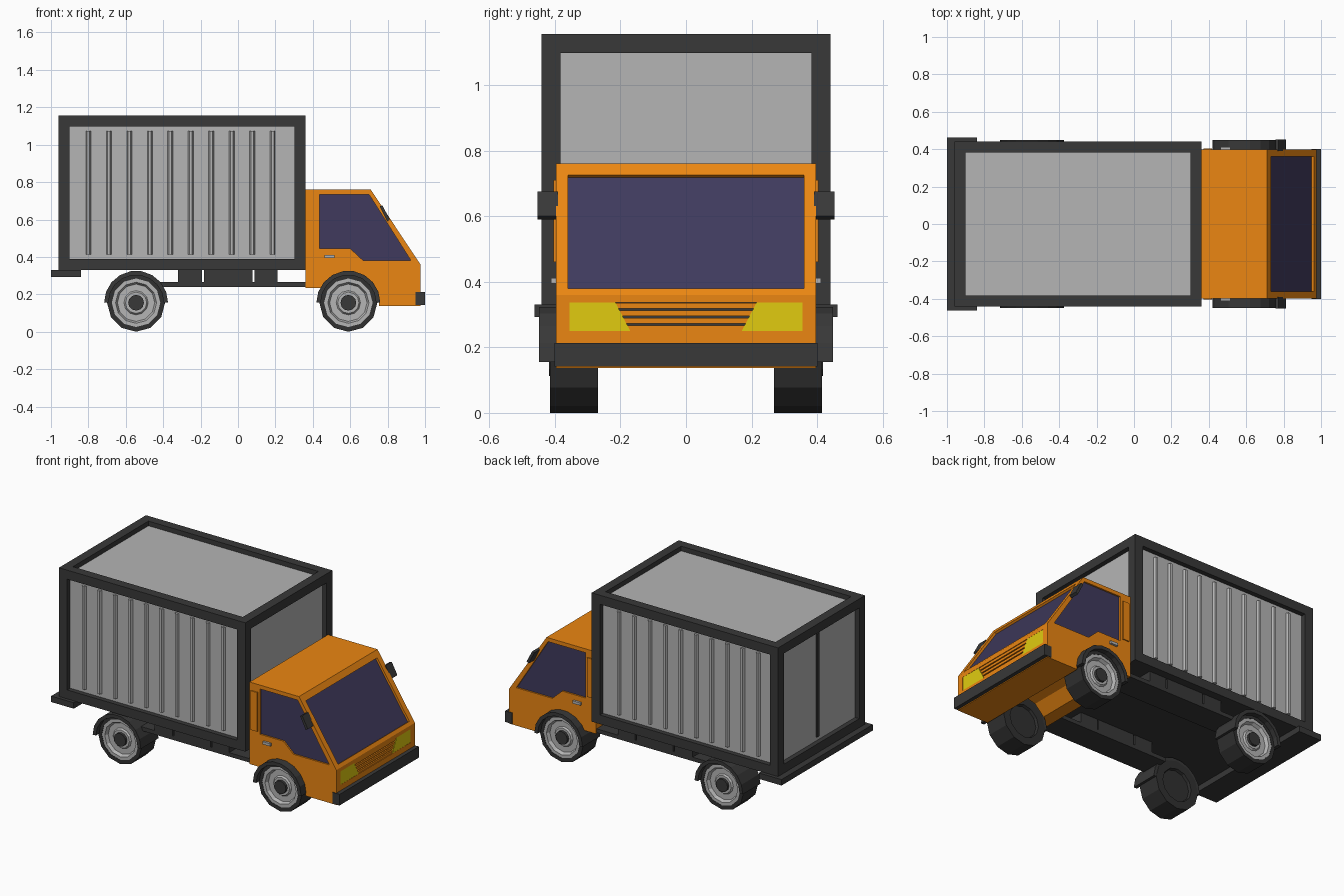
import bpy, bmesh, math
from mathutils import Vector, Matrix

if "Cube" in bpy.data.objects:
    bpy.data.objects.remove(bpy.data.objects["Cube"])


def material(name, rgb):
    m = bpy.data.materials.new(name)
    m.diffuse_color = (*rgb, 1)
    m.use_nodes = True
    m.node_tree.nodes["Principled BSDF"].inputs["Base Color"].default_value = m.diffuse_color
    return m


ORANGE = material("orange_paint", (0.83, 0.24, 0.006))
DARK = material("dark_trim", (0.04, 0.04, 0.04))
TYRE = material("tyre_rubber", (0.03, 0.03, 0.03))
LIGHT = material("light_panel", (0.46, 0.46, 0.46))
GLASS = material("tinted_glass", (0.05, 0.042, 0.11))
YELLOW = material("lamp_yellow", (0.75, 0.6, 0.005))


def finish(name, bm, *mats):
    bmesh.ops.recalc_face_normals(bm, faces=bm.faces)
    me = bpy.data.meshes.new(name)
    bm.to_mesh(me)
    bm.free()
    for m in mats:
        me.materials.append(m)
    ob = bpy.data.objects.new(name, me)
    bpy.context.collection.objects.link(ob)
    return ob


def box(name, x, y, z, mat):
    bm = bmesh.new()
    size = [b - a for a, b in (x, y, z)]
    mid = [(a + b) / 2 for a, b in (x, y, z)]
    bmesh.ops.create_cube(bm, size=1, matrix=Matrix.Translation(mid) @ Matrix.Diagonal((*size, 1)))
    return finish(name, bm, mat)


def prism(name, pts, place, d0, d1, mat):
    """Extrude a 2D outline from depth d0 to d1; place(u, v, depth) gives the 3D point."""
    bm = bmesh.new()
    a = [bm.verts.new(place(u, v, d0)) for u, v in pts]
    b = [bm.verts.new(place(u, v, d1)) for u, v in pts]
    bm.faces.new(a)
    bm.faces.new(b)
    n = len(pts)
    for i in range(n):
        j = (i + 1) % n
        bm.faces.new((a[i], a[j], b[j], b[i]))
    return finish(name, bm, mat)


def lathe(name, profile, cx, cz, side, mat, steps=12):
    """Spin a (radius, y) outline around the wheel axle."""
    bm = bmesh.new()
    vs = [bm.verts.new((cx, side * y, cz - r)) for r, y in profile]
    edges = [bm.edges.new(p) for p in zip(vs, vs[1:])]
    bmesh.ops.spin(bm, geom=vs + edges, cent=(cx, 0, cz), axis=(0, 1, 0),
                   angle=math.tau, steps=steps, use_merge=False)
    bmesh.ops.remove_doubles(bm, verts=bm.verts, dist=1e-4)
    return finish(name, bm, mat)


def cut(target, cutter):
    cutter.hide_render = True
    cutter.hide_viewport = True
    mod = target.modifiers.new("recess", 'BOOLEAN')
    mod.operation = 'DIFFERENCE'
    mod.solver = 'EXACT'
    mod.object = cutter


def side_plane(s):
    return lambda u, v, d: Vector((u, s * d, v))


def front_plane(u, v, d):
    return Vector((d, u, v))


SLOPE = Vector((-0.265, 0, 0.40)).normalized()
NORMAL = Vector((0.40, 0, 0.265)).normalized()


def screen_plane(u, v, d):
    return Vector((0.975, u, 0.36)) + SLOPE * v + NORMAL * d


def rect(u, v0, v1):
    return [(-u, v0), (u, v0), (u, v1), (-u, v1)]


# Cargo container: dark frame with recessed light panels on every side but the floor
bm = bmesh.new()
bmesh.ops.create_cube(bm, size=1, matrix=Matrix.Translation((-0.30, 0, 0.7425))
                      @ Matrix.Diagonal((1.32, 0.88, 0.825, 1)))
bm.normal_update()
panels = [f for f in bm.faces if f.normal.z > -0.5]
for f in panels:
    bmesh.ops.inset_individual(bm, faces=[f], thickness=0.082)
    walls = bmesh.ops.inset_individual(bm, faces=[f], thickness=0.0001, depth=-0.03)
    f.material_index = 1
    for w in walls["faces"]:
        w.material_index = 0
finish("cargo_container", bm, DARK, LIGHT)

# Side ribs and the rear door seam
for s in (-1, 1):
    for i in range(10):
        x = -0.80 + i * 0.1095
        prism("side_rib", [(x - 0.016, 0.405), (x + 0.016, 0.405), (x + 0.007, 0.424), (x - 0.007, 0.424)],
              lambda u, v, d, s=s: Vector((u, s * v, d)), 0.412, 1.073, LIGHT)
box("rear_door_seam", (-0.937, -0.92), (-0.012, 0.012), (0.412, 1.073), DARK)
box("rear_bumper", (-1.0, -0.84), (-0.462, 0.462), (0.293, 0.331), DARK)

# Chassis rails and the storage boxes above them
for s in (-1, 1):
    y = sorted((s * 0.22, s * 0.39))
    box("chassis_rail", (-0.42, 0.37), y, (0.24, 0.265), DARK)
    for x in ((-0.32, -0.192), (-0.182, 0.078), (0.088, 0.21)):
        box("chassis_block", x, y, (0.264, 0.335), DARK)

# Wheels and mudguards
R = 0.155
for s in (-1, 1):
    for cx in (-0.545, 0.59):
        lathe("tyre", [(0, .285), (.10, .285), (.105, .268), (R, .268), (R, .415), (.13, .415),
                       (.13, .30), (0, .30)], cx, R, s, TYRE)
        lathe("wheel_rim", [(.13, .30), (.13, .413), (.11, .413), (.10, .392), (.065, .392),
                            (.057, .402), (0, .402)], cx, R, s, LIGHT)
        lathe("wheel_hub", [(0, .39), (.042, .39), (.042, .418), (0, .418)], cx, R, s, DARK)
        arc = [math.radians(a) for a in range(0, 181, 20)]
        ring = [(cx + 0.171 * math.cos(a), R + 0.171 * math.sin(a)) for a in arc]
        ring += [(cx + 0.148 * math.cos(a), R + 0.148 * math.sin(a)) for a in reversed(arc)]
        prism("mudguard", ring, side_plane(s), 0.27, 0.448, DARK)

# Cab body with wheel arches
arch = [(0.59 + 0.165 * math.cos(math.radians(a)), R + 0.165 * math.sin(math.radians(a)))
        for a in range(0, 151, 30)]
cab = prism("cab_body", [(.36, .235), (.36, .76), (.71, .76), (.975, .36), (.975, .137), (.755, .137)]
            + arch + [(.445, .235)], side_plane(1), -0.397, 0.397, ORANGE)

# Side windows, vents, handles and mirrors
window = [(.435, .735), (.70, .735), (.925, .38), (.67, .38), (.60, .445), (.435, .445)]
for s in (-1, 1):
    cut(cab, prism("side_window_cutter", window, side_plane(s), 0.383, 0.45, None))
    prism("side_window", window, side_plane(s), 0.375, 0.387, GLASS)
    box("side_vent", (0.372, 0.418), sorted((s * 0.39, s * 0.404)), (0.46, 0.71), ORANGE)
    box("door_handle", (0.462, 0.515), sorted((s * 0.39, s * 0.411)), (0.394, 0.411), LIGHT)
    prism("wing_mirror", [(.757, .67), (.772, .675), (.812, .60), (.797, .59)], side_plane(s),
          0.39, 0.453, DARK)

# Windscreen
cut(cab, prism("windscreen_cutter", rect(0.36, 0.024, 0.438), screen_plane, -0.018, 0.05, None))
prism("windscreen", rect(0.36, 0.024, 0.438), screen_plane, -0.026, -0.014, GLASS)

# Grille, headlights and front bumper
cut(cab, prism("grille_cutter", rect(0.355, 0.25, 0.336), front_plane, 0.953, 1.05, None))
prism("grille_back", rect(0.355, 0.25, 0.336), front_plane, 0.945, 0.956, DARK)
for z in (0.258, 0.281, 0.304, 0.327):
    prism("grille_slat", rect(0.25, z - 0.008, z + 0.008), front_plane, 0.95, 0.971, ORANGE)
for s in (-1, 1):
    prism("headlight", [(s * .355, .25), (s * .355, .336), (s * .215, .336), (s * .17, .25)],
          front_plane, 0.95, 0.974, YELLOW)
box("front_bumper", (0.95, 1.0), (-0.401, 0.401), (0.142, 0.213), DARK)
